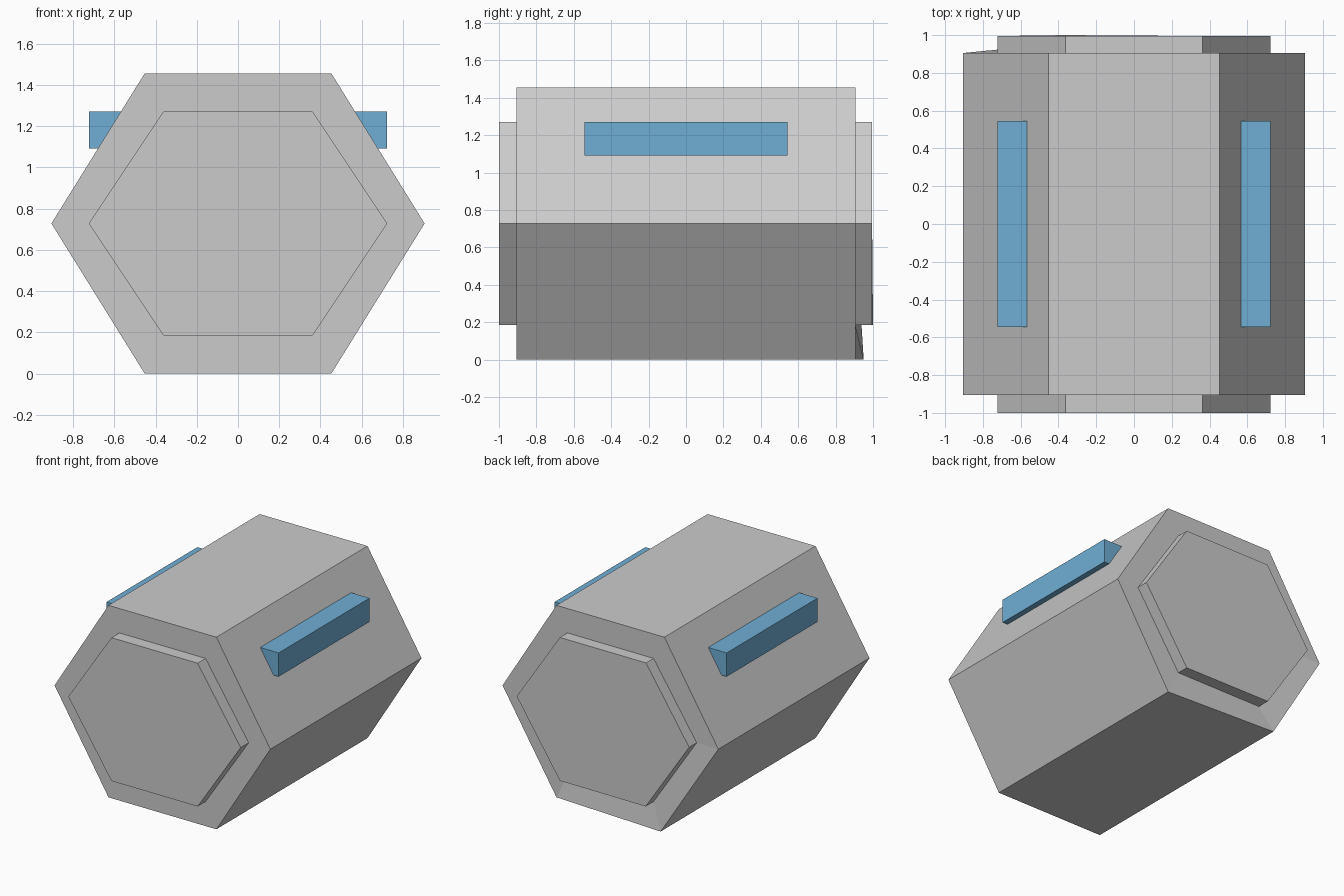
import bpy, bmesh

if "Cube" in bpy.data.objects:
    bpy.data.objects.remove(bpy.data.objects["Cube"])

CZ = 0.728  # height of the barrel axis


def hexagon(r, h):
    # flat-topped hexagon in x/z, counted from the right-hand corner
    return [(r, 0), (r / 2, h), (-r / 2, h), (-r, 0), (-r / 2, -h), (r / 2, -h)]


def finish(bm, name, mat=None):
    bmesh.ops.recalc_face_normals(bm, faces=bm.faces)
    me = bpy.data.meshes.new(name)
    bm.to_mesh(me)
    bm.free()
    ob = bpy.data.objects.new(name, me)
    bpy.context.collection.objects.link(ob)
    if mat:
        me.materials.append(mat)
    return ob


# Hexagonal barrel with a smaller raised cap at each end
outer, inner = hexagon(0.905, 0.728), hexagon(0.723, 0.543)
sections = [(inner, -1.0), (inner, -0.905), (outer, -0.905),
            (outer, 0.905), (inner, 0.905), (inner, 0.995)]
bm = bmesh.new()
rings = [[bm.verts.new((x, y, CZ + z)) for x, z in prof] for prof, y in sections]
for a, b in zip(rings, rings[1:]):
    for i in range(6):
        j = (i + 1) % 6
        bm.faces.new((a[i], a[j], b[j], b[i]))
bm.faces.new(rings[0])
bm.faces.new(rings[-1])
# slightly pulled lower corner at the back
rings[3][4].co.y = 0.95
rings[5][4].co.y = 1.0
finish(bm, "barrel")

# Blue side bars, sunk into the upper slopes
blue = bpy.data.materials.new("blue")
blue.diffuse_color = (0.16, 0.42, 0.66, 1)
blue.use_nodes = True
blue.node_tree.nodes["Principled BSDF"].inputs["Base Color"].default_value = blue.diffuse_color
for side, s in (("right", 1), ("left", -1)):
    bm = bmesh.new()
    bmesh.ops.create_cube(bm, size=1)
    for v in bm.verts:
        x, y, z = v.co
        v.co = (s * (0.6375 + x * 0.169), y * 1.088, 1.181 + z * 0.18)
    finish(bm, side + "_bar", blue)
